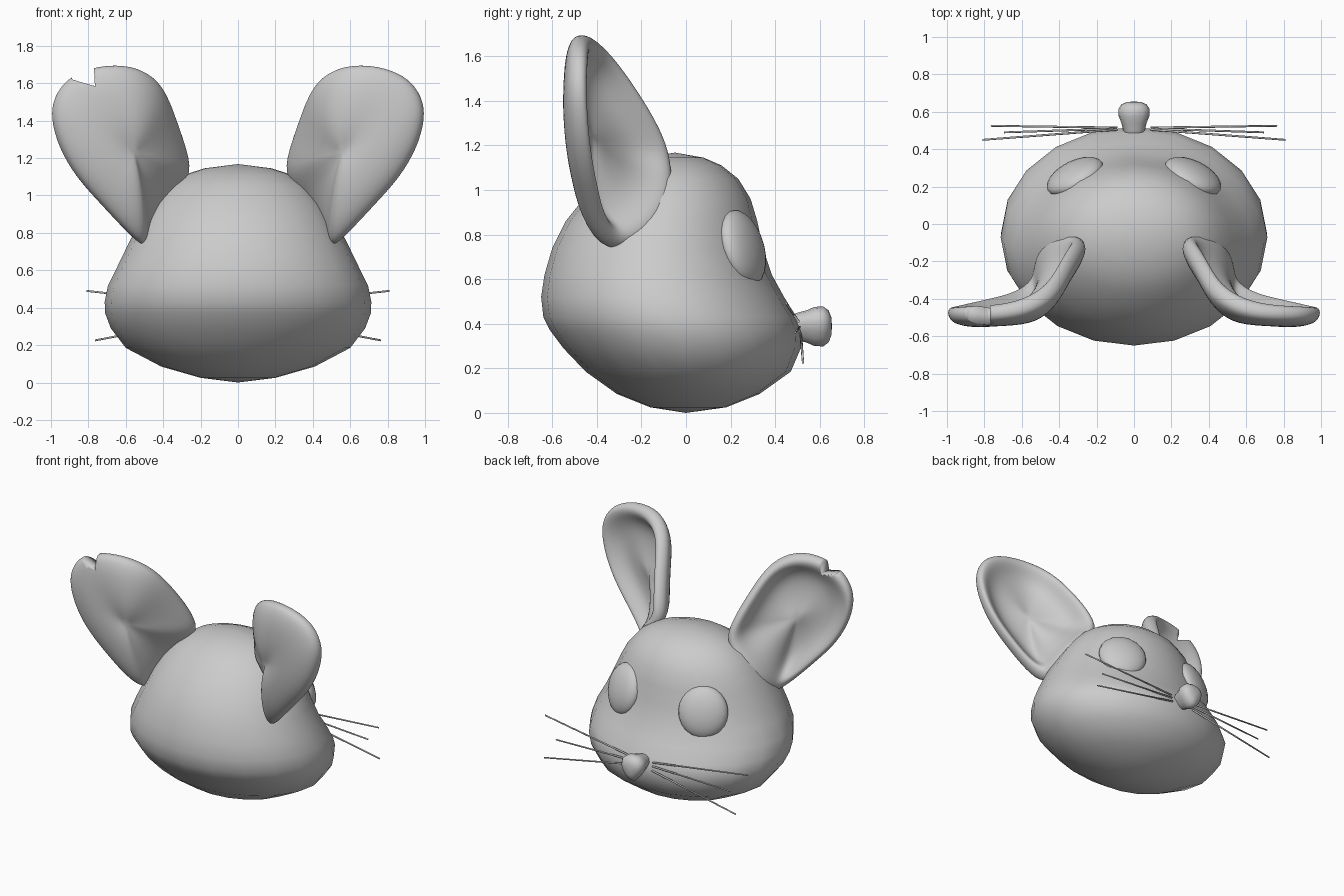
import bpy, bmesh
from math import sin, cos, pi
from mathutils import Vector, Matrix

if "Cube" in bpy.data.objects:
    bpy.data.objects.remove(bpy.data.objects["Cube"])


def finish(name, bm):
    bmesh.ops.recalc_face_normals(bm, faces=bm.faces)
    me = bpy.data.meshes.new(name)
    bm.to_mesh(me)
    bm.free()
    for p in me.polygons:
        p.use_smooth = True
    ob = bpy.data.objects.new(name, me)
    bpy.context.collection.objects.link(ob)
    return ob


def loft(name, start, rings, end):
    """Skin closed rings of equal length, closed by a pole at each end."""
    bm = bmesh.new()
    rows = [[bm.verts.new(p) for p in r] for r in rings]
    n = len(rows[0])
    a, b = bm.verts.new(start), bm.verts.new(end)
    for i in range(n):
        j = (i + 1) % n
        bm.faces.new((a, rows[0][j], rows[0][i]))
        bm.faces.new((b, rows[-1][i], rows[-1][j]))
        for r, s in zip(rows, rows[1:]):
            bm.faces.new((r[i], r[j], s[j], s[i]))
    return finish(name, bm)


# Head: elliptical sections (z, half width, back y, front y)
sections = [(.025, .20, -.16, .18), (.085, .41, -.31, .33), (.185, .60, -.45, .47),
            (.29, .68, -.55, .515), (.37, .71, -.61, .52), (.43, .713, -.64, .495),
            (.52, .695, -.65, .44), (.62, .645, -.635, .385), (.74, .587, -.60, .345),
            (.86, .525, -.54, .32), (.96, .465, -.46, .29), (1.05, .385, -.37, .235),
            (1.11, .29, -.28, .16), (1.145, .18, -.18, .08)]
N = 20
rings = [[(rx * sin(2 * pi * i / N), (b + f) / 2 + (f - b) / 2 * cos(2 * pi * i / N), z)
          for i in range(N)] for z, rx, b, f in sections]
loft("head", (0, 0, 0), rings, (0, -.05, 1.168))

# Nose: rounded triangle, point down, swelling toward the tip
nose = [[(.08 * s * sin(t) * (1 + .35 * cos(t)), y, .388 + .09 * s * cos(t))
         for t in [2 * pi * i / 14 for i in range(14)]]
        for y, s in [(.46, .5), (.50, .68), (.54, .8), (.575, .97), (.615, 1.0), (.64, .8), (.652, .45)]]
loft("nose", (0, .44, .388), nose, (0, .655, .388))

# Ear: rim loop scaled about its middle and pushed along the opening direction
rim = [(.275, -.09, 1.10), (.295, -.12, 1.23), (.355, -.215, 1.40), (.42, -.34, 1.58),
       (.53, -.42, 1.66), (.65, -.46, 1.68), (.78, -.475, 1.665), (.90, -.48, 1.61),
       (.965, -.485, 1.52), (.985, -.485, 1.41), (.94, -.475, 1.25), (.85, -.455, 1.10),
       (.74, -.43, .98), (.62, -.40, .85), (.51, -.33, .74), (.51, -.20, .80), (.42, -.09, .95)]
mid = Vector((.64, -.33, 1.25))
out = Vector((.47, .87, .10)).normalized()
steps = [(.3, -.10), (.58, -.08), (.76, -.035), (.88, .025), (.97, .04), (1.04, .02),
         (1.06, -.025), (.99, -.065), (.8, -.115), (.5, -.16), (.25, -.18)]
ears = {}
for side, name in ((1, "right_ear"), (-1, "left_ear")):
    flip = Matrix.Diagonal((side, 1, 1))
    shape = [[flip @ (mid + (Vector(p) - mid) * s + out * d) for p in rim] for s, d in steps]
    ear = loft(name, flip @ (mid - out * .10), shape, flip @ (mid - out * .18))
    sub = ear.modifiers.new("smooth", 'SUBSURF')
    sub.levels = sub.render_levels = 2
    ears[name] = ear

# Notch bitten out of one ear
bm = bmesh.new()
outline = [(-.775, 1.78), (-.765, 1.585), (-.82, 1.60), (-.885, 1.62), (-.95, 1.78)]
face = bm.faces.new([bm.verts.new((x, -.8, z)) for x, z in outline])
ext = bmesh.ops.extrude_face_region(bm, geom=[face])
bmesh.ops.translate(bm, vec=(0, .7, 0),
                    verts=[v for v in ext["geom"] if isinstance(v, bmesh.types.BMVert)])
cutter = finish("notch_cutter", bm)
cutter.hide_render = True
cutter.hide_set(True)
cutter.display_type = 'WIRE'
cut = ears["left_ear"].modifiers.new("notch", 'BOOLEAN')
cut.operation = 'DIFFERENCE'
cut.solver = 'EXACT'
cut.object = cutter

# Eyes: flattened ellipsoids following the face
for side, name in ((1, "right_eye"), (-1, "left_eye")):
    bm = bmesh.new()
    bmesh.ops.create_uvsphere(bm, u_segments=20, v_segments=12, radius=1)
    eye = finish(name, bm)
    normal = Vector((.43 * side, .86, .27))
    eye.matrix_world = (Matrix.Translation((.315 * side, .253, .74))
                        @ normal.to_track_quat('Y', 'Z').to_matrix().to_4x4()
                        @ Matrix.Diagonal((.165, .075, .175, 1)))

# Whiskers: three thin rods on each side
pairs = [((.09, .505, .41), (.81, .45, .49)), ((.09, .51, .385), (.695, .49, .36)),
         ((.09, .515, .355), (.765, .525, .225))]
for side, word in ((1, "right"), (-1, "left")):
    for k, (p, q) in enumerate(pairs):
        p, q = (Vector((side * v[0], v[1], v[2])) for v in (p, q))
        bm = bmesh.new()
        bmesh.ops.create_cone(bm, cap_ends=True, segments=8, radius1=.006, radius2=.005,
                              depth=(q - p).length)
        rod = finish(f"{word}_whisker_{k + 1}", bm)
        rod.matrix_world = (Matrix.Translation((p + q) / 2)
                            @ (q - p).to_track_quat('Z', 'Y').to_matrix().to_4x4())
